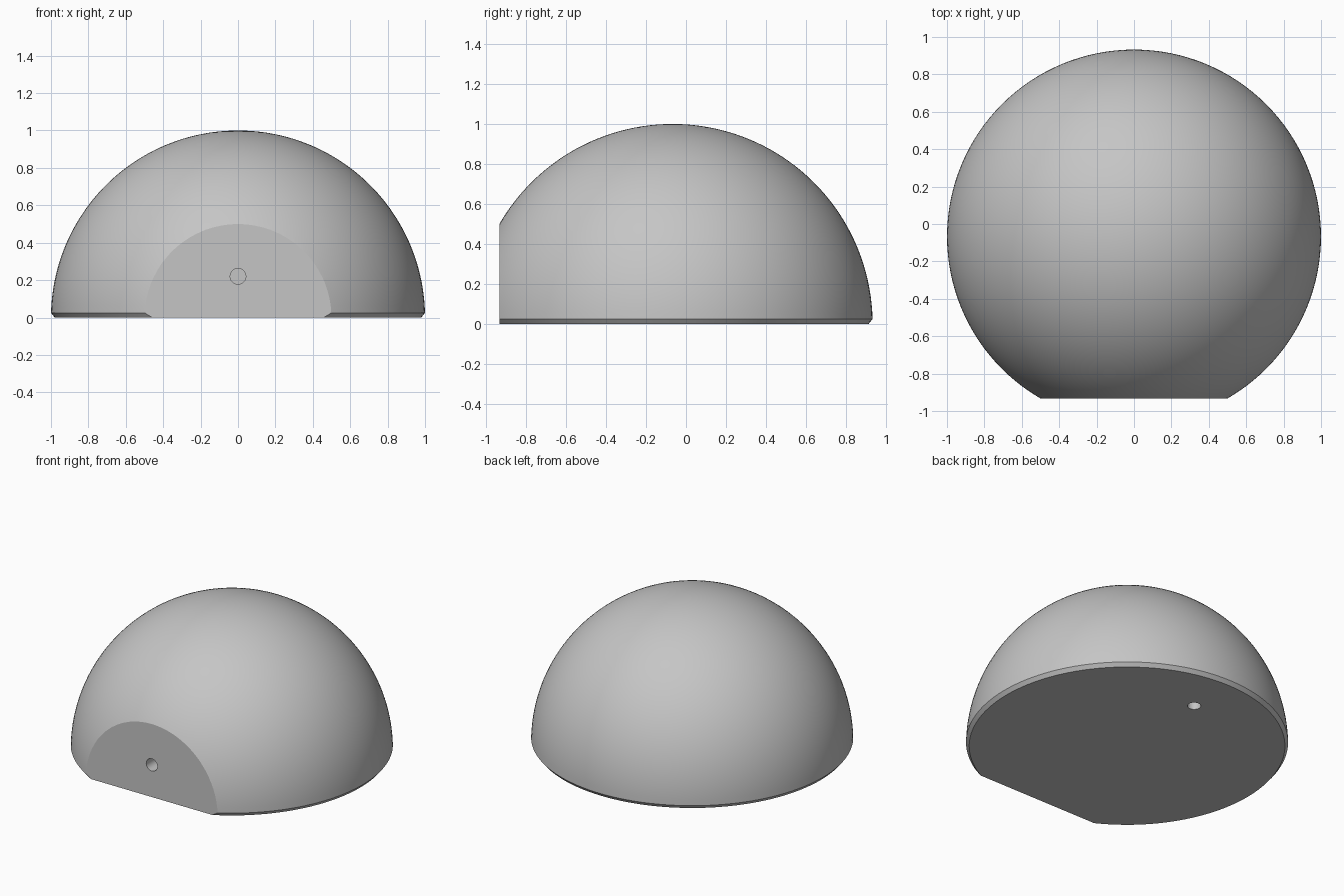
import bpy, bmesh, math
from mathutils import Vector

if "Cube" in bpy.data.objects:
    bpy.data.objects.remove(bpy.data.objects["Cube"], do_unlink=True)

CENTRE_Y = -0.067      # dome axis
FLAT_Y = -0.933        # flat front face
CHAMFER = 0.025        # height of bevel around the base
HOLE_R = 0.042
HOLE_DEPTH = 0.2

grey = bpy.data.materials.new("plain grey")
grey.use_nodes = True
colour = (0.56, 0.56, 0.56, 1)
grey.diffuse_color = colour
grey.node_tree.nodes["Principled BSDF"].inputs["Base Color"].default_value = colour


def dome_body():
    """Revolve a chamfered quarter circle, then slice off the front."""
    bm = bmesh.new()
    start = math.asin(CHAMFER)
    steps = 40
    angles = [start + (math.pi / 2 - start) * i / steps for i in range(steps + 1)]
    profile = [(0, 0), (0.98, 0)] + [(math.cos(a), math.sin(a)) for a in angles]
    verts = [bm.verts.new((r, CENTRE_Y, z)) for r, z in profile]
    edges = [bm.edges.new(pair) for pair in zip(verts, verts[1:])]
    bmesh.ops.spin(bm, geom=verts + edges, cent=(0, CENTRE_Y, 0), axis=(0, 0, 1),
                   angle=math.tau, steps=128)
    bmesh.ops.remove_doubles(bm, verts=bm.verts, dist=1e-4)
    # flat front
    cut = bmesh.ops.bisect_plane(bm, geom=bm.verts[:] + bm.edges[:] + bm.faces[:],
                                 plane_co=(0, FLAT_Y, 0), plane_no=(0, -1, 0),
                                 clear_outer=True)
    rim = [e for e in cut["geom_cut"] if isinstance(e, bmesh.types.BMEdge)]
    bmesh.ops.holes_fill(bm, edges=rim, sides=0)
    bmesh.ops.recalc_face_normals(bm, faces=bm.faces)
    mesh = bpy.data.meshes.new("dome")
    bm.to_mesh(mesh)
    bm.free()
    mesh.materials.append(grey)
    obj = bpy.data.objects.new("dome", mesh)
    bpy.context.collection.objects.link(obj)
    return obj


def drill(obj, location, direction):
    """Sink a blind round hole into the object."""
    turn = Vector(direction).to_track_quat("Z", "Y").to_euler()
    bpy.ops.mesh.primitive_cylinder_add(vertices=32, radius=HOLE_R, depth=2 * HOLE_DEPTH,
                                        location=location, rotation=turn)
    cutter = bpy.context.object
    cutter.name = "hole_cutter"
    cutter.hide_render = True
    cutter.data.materials.append(grey)
    mod = obj.modifiers.new("hole", "BOOLEAN")
    mod.operation = "DIFFERENCE"
    mod.solver = "EXACT"
    mod.object = cutter
    bpy.ops.object.select_all(action="DESELECT")
    bpy.context.view_layer.objects.active = obj
    obj.select_set(True)
    bpy.ops.object.modifier_apply(modifier=mod.name)
    bpy.data.objects.remove(cutter, do_unlink=True)


dome = dome_body()
drill(dome, (0, FLAT_Y, 0.22), (0, 1, 0))     # front hole
drill(dome, (0, 0.58, 0), (0, 0, 1))          # hole in the underside

# smooth dome with crisp rims
bpy.ops.object.shade_smooth_by_angle(angle=math.radians(20))
